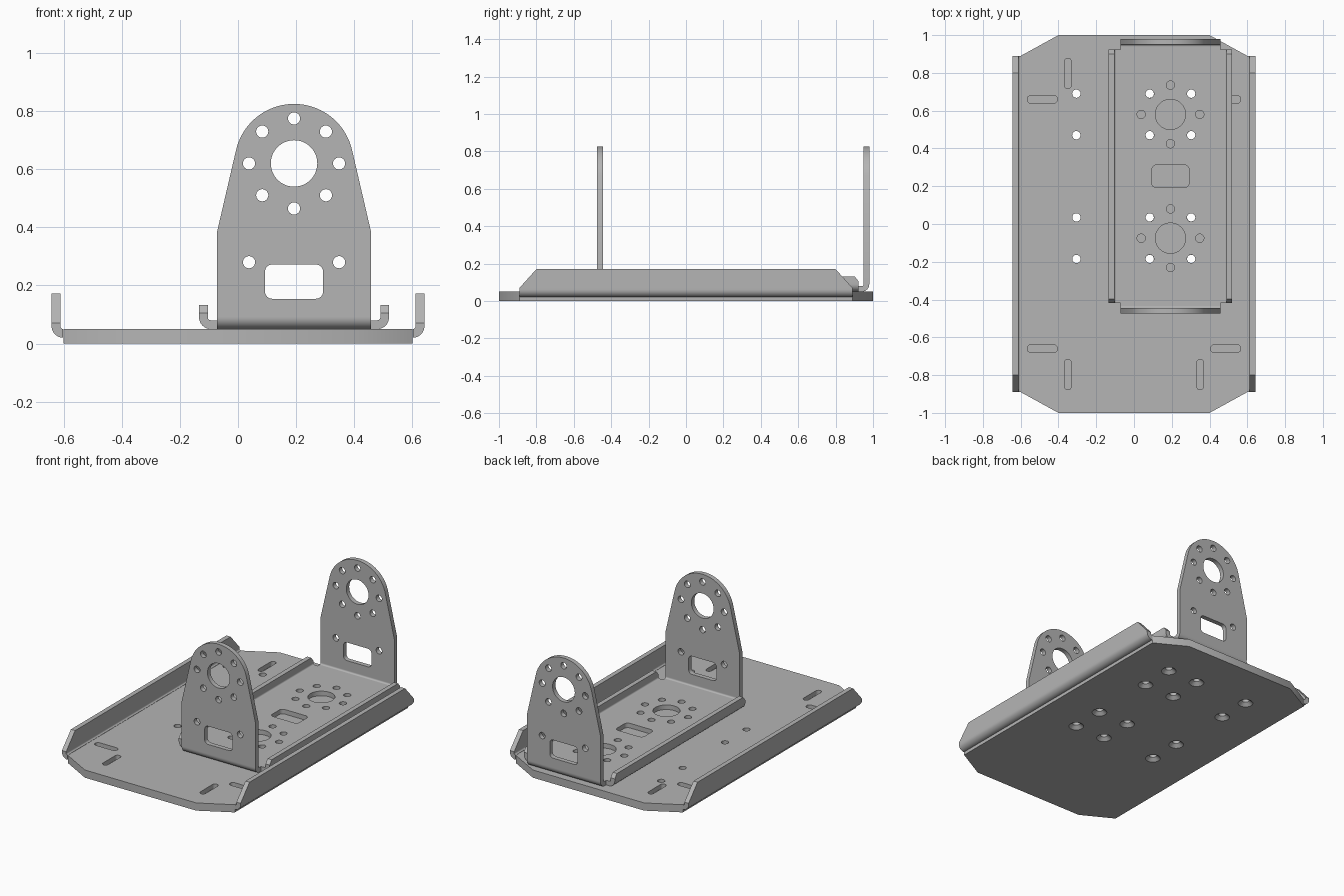
import bpy, bmesh
from math import sin, cos, radians

if "Cube" in bpy.data.objects:
    bpy.data.objects.remove(bpy.data.objects["Cube"])

metal = bpy.data.materials.new("grey metal")
metal.use_nodes = True
GREY = (0.46, 0.46, 0.46, 1)
metal.diffuse_color = GREY
metal.node_tree.nodes["Principled BSDF"].inputs["Base Color"].default_value = GREY

T = 0.03           # sheet thickness
BEND = 0.04        # outer bend radius


def arc(x, y, r, a0, a1, n):
    angles = [radians(a0 + (a1 - a0) * i / n) for i in range(n + 1)]
    return [(x + r * cos(a), y + r * sin(a)) for a in angles]


def circle(x, y, r, n=24):
    return arc(x, y, r, 0, 360, n)[:-1]


def round_rect(x, y, w, h, r):
    pts = []
    for sx, sy, a in ((1, 1, 0), (-1, 1, 90), (-1, -1, 180), (1, -1, 270)):
        pts += arc(x + sx * (w / 2 - r), y + sy * (h / 2 - r), r, a, a + 90, 8)
    return pts


def mirrored(pts):
    """Close a right-hand outline with its mirror image."""
    return pts + [(-x, y) for x, y in reversed(pts)]


def sheet(name, loops, lo, hi, plane="XY", offset=(0, 0, 0), edit=None):
    """Extrude an outline with holes from lo to hi across the given plane."""
    curve = bpy.data.curves.new(name, "CURVE")
    curve.dimensions, curve.fill_mode = "2D", "BOTH"
    curve.extrude = (hi - lo) / 2
    for loop in loops:
        spline = curve.splines.new("POLY")
        spline.points.add(len(loop) - 1)
        for p, (u, v) in zip(spline.points, loop):
            p.co = (u, v, 0, 1)
        spline.use_cyclic_u = True
    temp = bpy.data.objects.new(name, curve)
    bpy.context.collection.objects.link(temp)
    graph = bpy.context.evaluated_depsgraph_get()
    mesh = bpy.data.meshes.new_from_object(temp.evaluated_get(graph))
    bpy.data.objects.remove(temp)
    bpy.data.curves.remove(curve)

    bm = bmesh.new()
    bm.from_mesh(mesh)
    bmesh.ops.remove_doubles(bm, verts=bm.verts, dist=0.0001)
    for v in bm.verts:
        u, w, d = v.co.x, v.co.y, v.co.z + (lo + hi) / 2
        v.co = {"XY": (u, w, d), "XZ": (u, d, w), "YZ": (d, u, w)}[plane]
        if edit:
            edit(v.co)
    bmesh.ops.recalc_face_normals(bm, faces=bm.faces)
    bm.to_mesh(mesh)
    bm.free()
    mesh.materials.clear()
    mesh.materials.append(metal)
    obj = bpy.data.objects.new(name, mesh)
    obj.location = offset
    bpy.context.collection.objects.link(obj)
    bpy.ops.object.select_all(action="DESELECT")
    obj.select_set(True)
    bpy.context.view_layer.objects.active = obj
    bpy.ops.object.shade_smooth_by_angle(angle=radians(30))
    return obj


def bend(edge, z, top, side, level):
    """Section of a sheet edge folded upward, with a vertex row at a level."""
    c = edge - BEND
    pts = arc(c, z + BEND, BEND, -90, 0, 10)
    pts += [(edge, level), (edge, top), (edge - T, top), (edge - T, level)]
    pts += arc(c, z + BEND, BEND - T, 0, -90, 6)
    return [(side * u, v) for u, v in pts]


def clip_ends(level, slope):
    """Taper both ends of a folded edge above a level."""
    def edit(co):
        if co.z > level:
            co.y -= (1 if co.y > 0 else -1) * (co.z - level) * slope
    return edit


# Bottom plate with countersunk screw holes
outline = mirrored([(0.4, -1), (0.6, -0.89), (0.6, 0.89), (0.4, 1)])
CX, CY = 0.193, 0.2525
screws = [(x, CY + s * 0.3275 + d)
          for x in (-0.305, CX - 0.11, CX + 0.11) for s in (-1, 1) for d in (-0.11, 0.11)]
HOLE, SINK = 0.022, 0.045


def countersink(co):
    if co.z > 0.01:
        for x, y in screws:
            dx, dy = co.x - x, co.y - y
            if dx * dx + dy * dy < (SINK * 1.1) ** 2:
                co.x, co.y = x + dx * HOLE / SINK, y + dy * HOLE / SINK


sheet("bottom_plate", [outline] + [circle(x, y, SINK) for x, y in screws],
      0, 0.02, edit=countersink)

# Tray floor with mounting slots
slots = []
for sx in (-1, 1):
    for sy in (-1, 1):
        slots.append(round_rect(sx * 0.485, sy * 0.66, 0.16, 0.042, 0.0209))
        slots.append(round_rect(sx * 0.35, sy * 0.797, 0.038, 0.16, 0.0189))
sheet("tray_floor", [outline] + slots + [circle(x, y, HOLE) for x, y in screws], 0.02, 0.05)

# Tray side walls
for side, label in ((1, "left"), (-1, "right")):
    sheet("tray_wall_" + label, [bend(0.642, 0.02, 0.172, side, 0.07)], -0.89, 0.89,
          "XZ", edit=clip_ends(0.07, 0.9))

# Bracket floor
at = (CX, CY, 0)
right_half = [(0.265, -0.6875), (0.265, -0.67), (0.287, -0.67),
              (0.287, 0.67), (0.265, 0.67), (0.265, 0.6875)]
holes = [round_rect(0, 0, 0.197, 0.12, 0.025)]
for y in (-0.3275, 0.3275):
    holes.append(circle(0, y, 0.08, 48))
    holes += [circle(px, py, HOLE) for px, py in circle(0, y, 0.155, 8)]
sheet("bracket_floor", [mirrored(right_half)] + holes, 0.05, 0.08, offset=at)

# Bracket side lips
for side, label in ((1, "left"), (-1, "right")):
    sheet("bracket_lip_" + label, [bend(0.327, 0.05, 0.132, side, 0.105)], -0.67, 0.67,
          "XZ", at, clip_ends(0.105, 0.8))

# Upright end plates and the folds joining them to the floor
EZ = 0.62
upright = mirrored([(0.265, 0.095), (0.265, 0.385)] + arc(0, EZ, 0.205, 13, 90, 20)[:-1]
                   + [(0.001, EZ + 0.205)])
cuts = [circle(0, EZ, 0.08, 48), round_rect(0, 0.213, 0.2, 0.118, 0.025)]
cuts += [circle(x, z, 0.021) for x, z in circle(0, EZ, 0.155, 8)]
cuts += [circle(x, 0.28, 0.021) for x in (-0.155, 0.155)]
for side, label in ((-1, "front"), (1, "back")):
    lo, hi = sorted((side * (0.7275 - T), side * 0.7275))
    sheet(label + "_upright", [upright] + cuts, lo, hi, "XZ", at)
    sheet(label + "_fold", [bend(0.7275, 0.05, 0.095, side, 0.0925)], -0.265, 0.265, "YZ", at)
